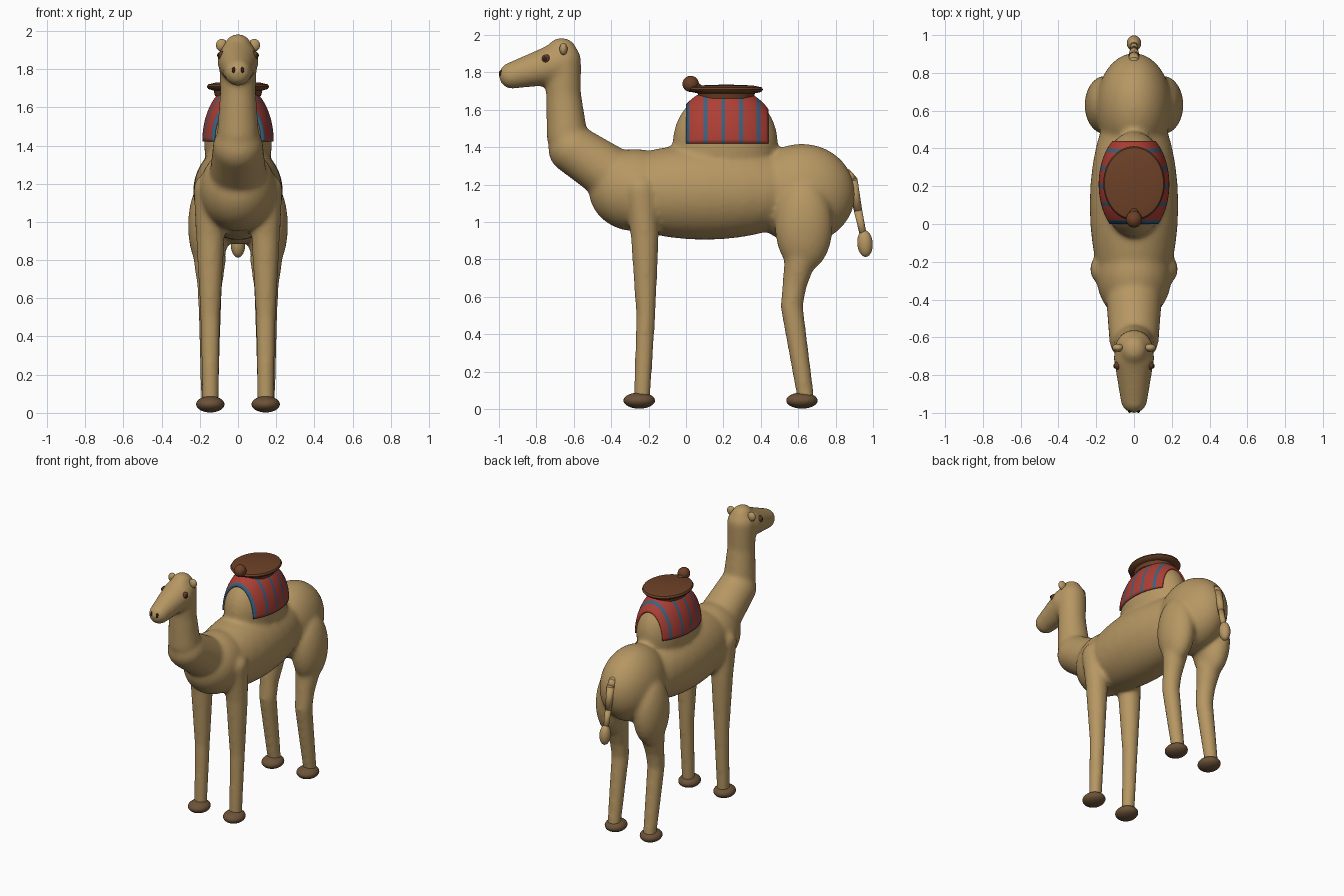
import bpy, bmesh, math
from mathutils import Vector, Matrix

cube = bpy.data.objects.get("Cube")
if cube:
    bpy.data.objects.remove(cube, do_unlink=True)


def material(name, rgb):
    m = bpy.data.materials.new(name)
    m.use_nodes = True
    m.diffuse_color = (*rgb, 1)
    m.node_tree.nodes["Principled BSDF"].inputs["Base Color"].default_value = (*rgb, 1)
    return m


tan = material("tan coat", (0.47, 0.31, 0.125))
hoof_brown = material("hoof brown", (0.15, 0.085, 0.04))
leather = material("saddle leather", (0.15, 0.052, 0.02))
red = material("blanket red", (0.42, 0.05, 0.035))
blue = material("blanket blue", (0.045, 0.12, 0.22))
eye_brown = material("eye brown", (0.12, 0.045, 0.02))
dark = material("near black", (0.03, 0.015, 0.01))


def ball(bm, centre, radii, tilt=0):
    mat = Matrix.Translation(centre) @ Matrix.Rotation(tilt, 4, 'X') @ Matrix.Diagonal((*radii, 1))
    bmesh.ops.create_uvsphere(bm, u_segments=32, v_segments=20, radius=1, matrix=mat)


def limb(bm, x, nodes):
    """Chain of rounded tapering segments; nodes are (y, z, radius)."""
    for y, z, r in nodes:
        ball(bm, (x, y, z), (r, r, r))
    for (y1, z1, r1), (y2, z2, r2) in zip(nodes, nodes[1:]):
        a, b = Vector((x, y1, z1)), Vector((x, y2, z2))
        turn = (b - a).to_track_quat('Z', 'Y').to_matrix().to_4x4()
        bmesh.ops.create_cone(bm, cap_ends=True, segments=32, radius1=r1, radius2=r2,
                              depth=(b - a).length,
                              matrix=Matrix.Translation((a + b) / 2) @ turn)


def finish(name, bm, *mats):
    me = bpy.data.meshes.new(name)
    bm.to_mesh(me)
    bm.free()
    for m in mats:
        me.materials.append(m)
    for p in me.polygons:
        p.use_smooth = True
    ob = bpy.data.objects.new(name, me)
    bpy.context.collection.objects.link(ob)
    return ob


def ball_part(name, mat, centre, radii, tilt=0):
    bm = bmesh.new()
    ball(bm, centre, radii, tilt)
    return finish(name, bm, mat)


# Body: overlapping masses fused into one smooth skin
HUMP = Vector((0, 0.21, 1.42))
bm = bmesh.new()
ball(bm, (0, 0.1, 1.16), (0.235, 0.6, 0.255))      # barrel
ball(bm, (0, -0.27, 1.17), (0.2, 0.25, 0.22))      # shoulders
ball(bm, (0, 0.62, 1.15), (0.2, 0.285, 0.268))     # rump
ball(bm, HUMP, (0.178, 0.282, 0.292))              # hump
limb(bm, 0, [(-0.3, 1.19, 0.155), (-0.605, 1.39, 0.132), (-0.635, 1.46, 0.11),
             (-0.655, 1.68, 0.094), (-0.66, 1.86, 0.1)])            # neck
limb(bm, 0, [(-0.93, 1.783, 0.072), (-0.71, 1.84, 0.108)])          # muzzle
ball(bm, (0, -0.665, 1.915), (0.072, 0.08, 0.07))                   # crown
for x in (-0.145, 0.145):
    limb(bm, x, [(-0.24, 1.17, 0.088), (-0.22, 0.92, 0.075), (-0.215, 0.5, 0.052),
                 (-0.235, 0.06, 0.044)])                            # front leg
    ball(bm, (x * 1.06, 0.63, 0.98), (0.108, 0.155, 0.25))          # thigh
    limb(bm, x * 1.02, [(0.61, 0.8, 0.085), (0.58, 0.66, 0.065), (0.565, 0.55, 0.06),
                        (0.64, 0.06, 0.046)])                       # hind leg
body = finish("body", bm, tan)
fuse = body.modifiers.new("fuse", 'REMESH')
fuse.mode = 'VOXEL'
fuse.voxel_size = 0.013
fuse.use_smooth_shade = True
soften = body.modifiers.new("soften", 'SMOOTH')
soften.factor = 0.5
soften.iterations = 14

# Tail with tuft
bm = bmesh.new()
limb(bm, 0, [(0.86, 1.255, 0.028), (0.89, 1.22, 0.028), (0.92, 1.06, 0.022), (0.95, 0.92, 0.018)])
ball(bm, (0, 0.957, 0.885), (0.038, 0.041, 0.072), 0.08)
finish("tail", bm, tan)

# Paired parts
for side, s in (("left", 1), ("right", -1)):
    ball_part(side + "_front_hoof", hoof_brown, (s * 0.145, -0.25, 0.045), (0.074, 0.084, 0.043))
    ball_part(side + "_hind_hoof", hoof_brown, (s * 0.145, 0.62, 0.045), (0.074, 0.084, 0.043))
    ball_part(side + "_ear", tan, (s * 0.085, -0.655, 1.925), (0.03, 0.021, 0.033))
    ball_part(side + "_eye", eye_brown, (s * 0.084, -0.748, 1.872), (0.022, 0.023, 0.024))
    ball_part(side + "_pupil", dark, (s * 0.1, -0.752, 1.873), (0.009, 0.012, 0.012))
    ball_part(side + "_nostril", dark, (s * 0.023, -0.988, 1.795), (0.009, 0.012, 0.017))

# Blanket: striped shell following the hump
LENGTH, STRIPE, PITCH, AROUND = 0.44, 0.02, 0.0945, 40
edges = []
for i in range(5):
    start = i * PITCH
    stop = min(start + PITCH, LENGTH)
    edges += [start, start + STRIPE]
    edges += [start + STRIPE + (stop - start - STRIPE) * k / 4 for k in (1, 2, 3)]
edges.append(LENGTH)
bm = bmesh.new()
rows = []
for y in edges:
    k = math.sqrt(1 - ((y - HUMP.y) / 0.29) ** 2)
    rows.append([bm.verts.new((0.187 * k * math.cos(math.pi * j / AROUND), y,
                               HUMP.z + 0.302 * k * math.sin(math.pi * j / AROUND)))
                 for j in range(AROUND + 1)])
for i in range(len(rows) - 1):
    for j in range(AROUND):
        f = bm.faces.new((rows[i][j], rows[i + 1][j], rows[i + 1][j + 1], rows[i][j + 1]))
        f.material_index = 1 if i % 5 == 0 else 0
bmesh.ops.recalc_face_normals(bm, faces=bm.faces)
if sum(f.normal.z for f in bm.faces) < 0:
    bmesh.ops.reverse_faces(bm, faces=bm.faces)
blanket = finish("blanket", bm, red, blue)
thick = blanket.modifiers.new("thickness", 'SOLIDIFY')
thick.thickness = 0.012
thick.offset = -1

# Saddle: turned oval seat
profile = [(0, 1.66), (0.74, 1.66), (0.78, 1.688), (0.95, 1.695), (1, 1.708),
           (0.96, 1.72), (0.7, 1.73), (0, 1.735)]
bm = bmesh.new()
loop = [bm.verts.new((r, 0, z)) for r, z in profile]
outline = [bm.edges.new(pair) for pair in zip(loop, loop[1:])]
bmesh.ops.spin(bm, geom=loop + outline, cent=(0, 0, 0), axis=(0, 0, 1),
               angle=math.tau, steps=48)
bmesh.ops.remove_doubles(bm, verts=bm.verts, dist=0.0001)
bmesh.ops.recalc_face_normals(bm, faces=bm.faces)
for v in bm.verts:
    v.co.x *= 0.163
    v.co.y = v.co.y * 0.197 + 0.215
saddle = finish("saddle_seat", bm, leather)
bpy.context.view_layer.objects.active = saddle
saddle.select_set(True)
bpy.ops.object.shade_smooth_by_angle(angle=math.radians(45))

# Pommel with a short stem
bm = bmesh.new()
limb(bm, 0, [(0.08, 1.705, 0.022), (0.03, 1.735, 0.03)])
ball(bm, (0, 0.025, 1.738), (0.042, 0.044, 0.043))
finish("saddle_pommel", bm, leather)
